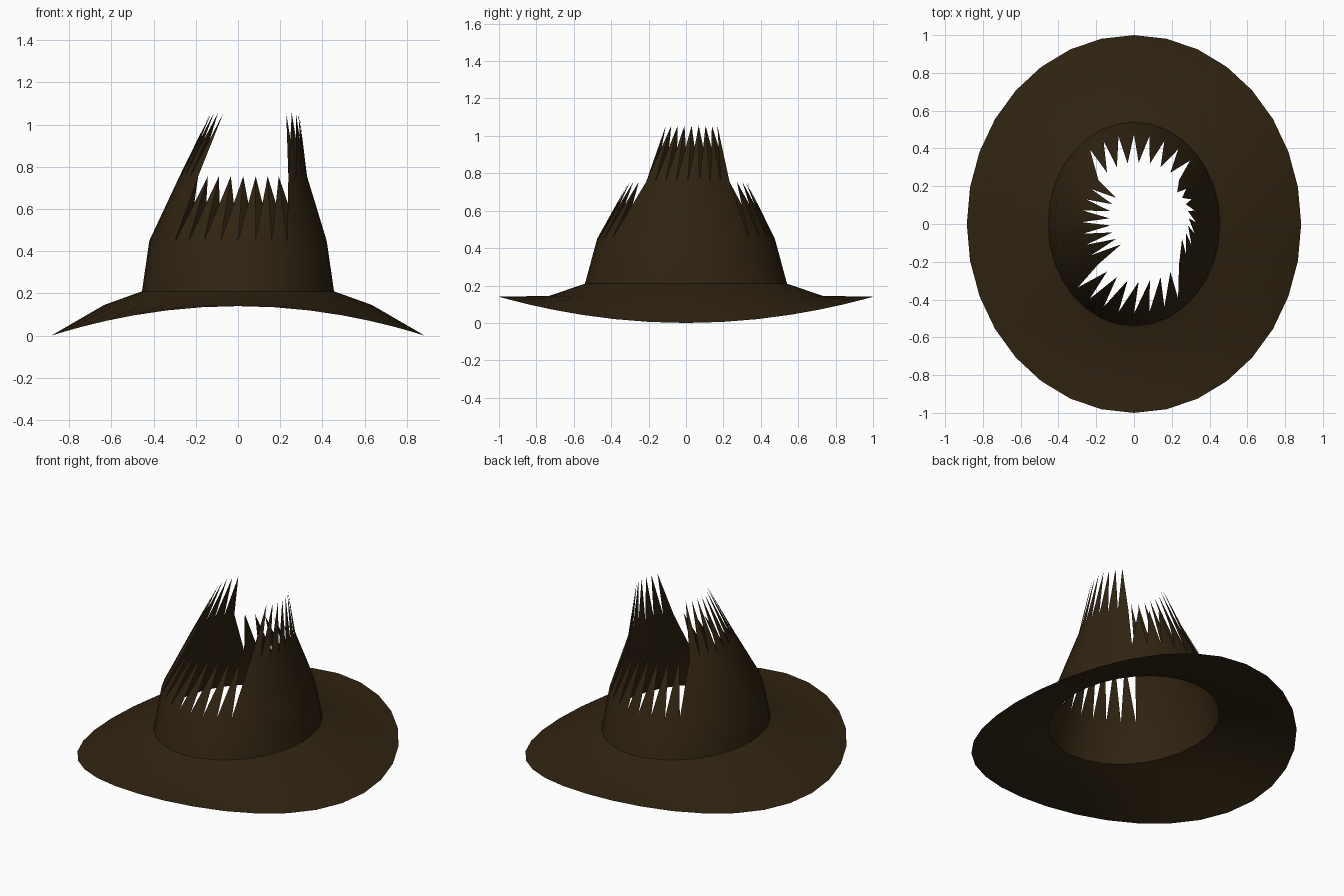
import bpy, bmesh, math

if "Cube" in bpy.data.objects:
    bpy.data.objects.remove(bpy.data.objects["Cube"])

SEG = 32

brown = bpy.data.materials.new("dark brown felt")
brown.diffuse_color = (0.03, 0.018, 0.0058, 1)
brown.use_nodes = True
brown.node_tree.nodes["Principled BSDF"].inputs["Base Color"].default_value = brown.diffuse_color


def ring(bm, rx, ry, z, cx=0.0, cy=0.0, droop=0.0):
    """Elliptical ring of vertices, sinking towards the x sides by droop."""
    verts = []
    for i in range(SEG):
        a = 2 * math.pi * i / SEG
        c, s = math.cos(a), math.sin(a)
        verts.append(bm.verts.new((cx + rx * c, cy + ry * s, z - droop * c * c)))
    return verts


def wall(bm, low, high, edges):
    """Full quads between two rings."""
    for i in edges:
        j = (i + 1) % SEG
        bm.faces.new((low[i], low[j], high[j], high[i]))


def spikes(bm, low, high, edges):
    """One torn spike per edge, its tip on the ring above."""
    for i in edges:
        j = (i + 1) % SEG
        bm.faces.new((low[i], low[j], high[j]))


def finish(bm, name):
    loose = [v for v in bm.verts if not v.link_faces]
    bmesh.ops.delete(bm, geom=loose, context='VERTS')
    me = bpy.data.meshes.new(name)
    bm.to_mesh(me)
    bm.free()
    me.materials.append(brown)
    ob = bpy.data.objects.new(name, me)
    bpy.context.collection.objects.link(ob)
    bpy.ops.object.select_all(action='DESELECT')
    ob.select_set(True)
    bpy.context.view_layer.objects.active = ob
    bpy.ops.object.shade_smooth_by_angle(angle=math.radians(35))


# Brim: curved sheet that droops at both sides
bm = bmesh.new()
outer = ring(bm, 0.885, 1.0, 0.14, droop=0.14)
middle = ring(bm, 0.635, 0.73, 0.145)
inner = ring(bm, 0.455, 0.54, 0.21)
wall(bm, outer, middle, range(SEG))
wall(bm, middle, inner, range(SEG))
finish(bm, "brim")

# Crown: open shell, side walls one tier taller than front and back
bm = bmesh.new()
base = ring(bm, 0.455, 0.54, 0.21)
waist = ring(bm, 0.42, 0.475, 0.45)
shoulder = ring(bm, 0.302, 0.315, 0.755, cx=0.025, cy=0.01)
top = ring(bm, 0.21, 0.195, 1.055, cx=0.08, cy=0.03)
sides = [i for i in range(SEG) if i < 4 or 12 <= i < 20 or i >= 28]
ends = [i for i in range(SEG) if i not in sides]
wall(bm, base, waist, range(SEG))
wall(bm, waist, shoulder, sides)
spikes(bm, waist, shoulder, ends)
spikes(bm, shoulder, top, sides)
finish(bm, "torn_crown")
